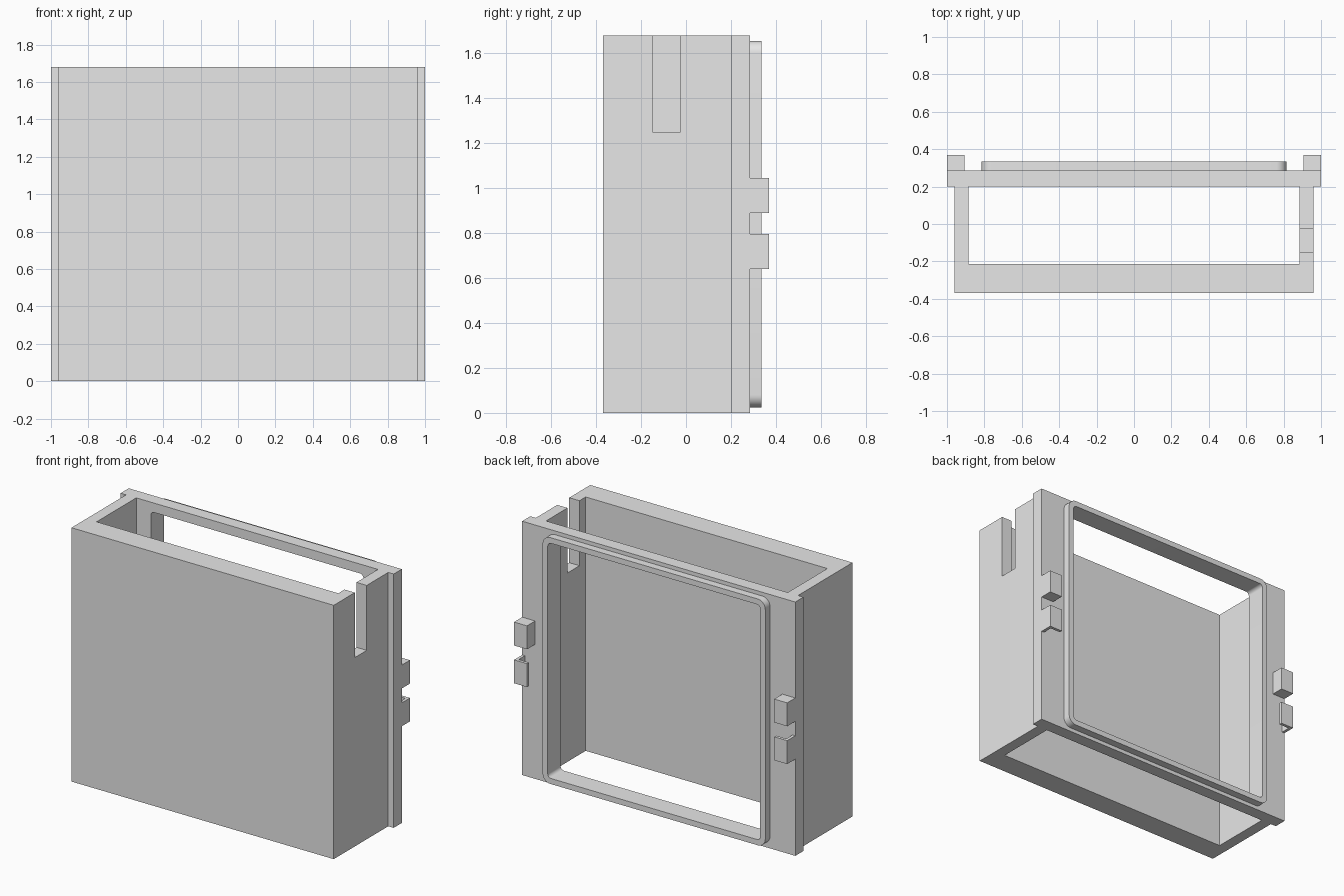
import bpy, bmesh, math
from mathutils import Vector

cube = bpy.data.objects.get("Cube")
if cube:
    bpy.data.objects.remove(cube, do_unlink=True)

grey = bpy.data.materials.new("light grey")
grey.use_nodes = True
grey.diffuse_color = (0.8, 0.8, 0.8, 1)
grey.node_tree.nodes["Principled BSDF"].inputs["Base Color"].default_value = (0.8, 0.8, 0.8, 1)

HEIGHT = 1.68
BACK = 0.285          # rear face of the mounting flange


def prism(name, outline, start, end, axis="z"):
    """Extrude a flat outline along z (outline is x, y) or y (outline is x, z)."""
    place = {"z": lambda a, b: (a, b, start), "y": lambda a, b: (a, start, b)}[axis]
    step = Vector((0, 0, end - start)) if axis == "z" else Vector((0, end - start, 0))
    bm = bmesh.new()
    face = bm.faces.new([bm.verts.new(place(a, b)) for a, b in outline])
    grown = bmesh.ops.extrude_face_region(bm, geom=[face], use_keep_orig=True)["geom"]
    bmesh.ops.translate(bm, vec=step, verts=[g for g in grown if isinstance(g, bmesh.types.BMVert)])
    bmesh.ops.recalc_face_normals(bm, faces=bm.faces)
    mesh = bpy.data.meshes.new(name)
    bm.to_mesh(mesh)
    bm.free()
    mesh.materials.append(grey)
    obj = bpy.data.objects.new(name, mesh)
    bpy.context.collection.objects.link(obj)
    return obj


def rect(x0, x1, y0, y1):
    return [(x0, y0), (x1, y0), (x1, y1), (x0, y1)]


def rounded(x, z0, z1, radius, steps=8):
    """Rounded rectangle from -x to x and z0 to z1."""
    points = []
    corners = [(x, z1), (-x, z1), (-x, z0), (x, z0)]
    for i, (cx, cz) in enumerate(corners):
        ox = cx - math.copysign(radius, cx)
        oz = cz - radius if cz == z1 else cz + radius
        for s in range(steps + 1):
            a = math.pi / 2 * (i + s / steps)
            points.append((ox + radius * math.cos(a), oz + radius * math.sin(a)))
    return points


def activate(obj):
    bpy.ops.object.select_all(action="DESELECT")
    obj.select_set(True)
    bpy.context.view_layer.objects.active = obj


def cut(obj, cutter):
    mod = obj.modifiers.new("cut", "BOOLEAN")
    mod.operation = "DIFFERENCE"
    mod.solver = "EXACT"
    mod.object = cutter
    activate(obj)
    bpy.ops.object.modifier_apply(modifier=mod.name)


# Casing: thick front wall, thin sides and a wider flange at the back
half = [(0.96, -0.37), (0.96, 0.2), (1.0, 0.2), (1.0, BACK)]
casing = prism("casing", half + [(-x, y) for x, y in reversed(half)], 0, HEIGHT)

# Raised rim round the window
rim = prism("window_rim", rounded(0.815, 0.025, 1.655, 0.055), BACK, 0.335, "y")

# Openings: through cavity, cable slot in one side, rounded window
cavity = prism("cavity_cutter", rect(-0.885, 0.885, -0.215, 0.2), -0.1, HEIGHT + 0.1)
slot = prism("slot_cutter", rect(0.8, 1.1, -0.15, -0.025), 1.25, HEIGHT + 0.1)
window = prism("window_cutter", rounded(0.778, 0.062, 1.618, 0.025), 0.1, 0.5, "y")
for cutter in (cavity, slot, window):
    cut(casing, cutter)
cut(rim, window)
for cutter in (cavity, slot, window):
    bpy.data.objects.remove(cutter, do_unlink=True)

# Clips: a solid block above an L-shaped hook on each side
hook = [(1.0, BACK), (1.0, 0.37), (0.905, 0.37), (0.905, 0.35), (0.98, 0.35), (0.98, BACK)]
for side, sign in (("left", 1), ("right", -1)):
    for part, outline, z in (("upper_clip", rect(0.905, 1.0, BACK, 0.37), 0.89),
                             ("lower_hook", hook, 0.64)):
        prism(f"{side}_{part}", [(sign * x, y) for x, y in outline], z, z + 0.155)

for obj in (casing, rim):
    activate(obj)
    bpy.ops.object.shade_smooth_by_angle(angle=math.radians(30))
